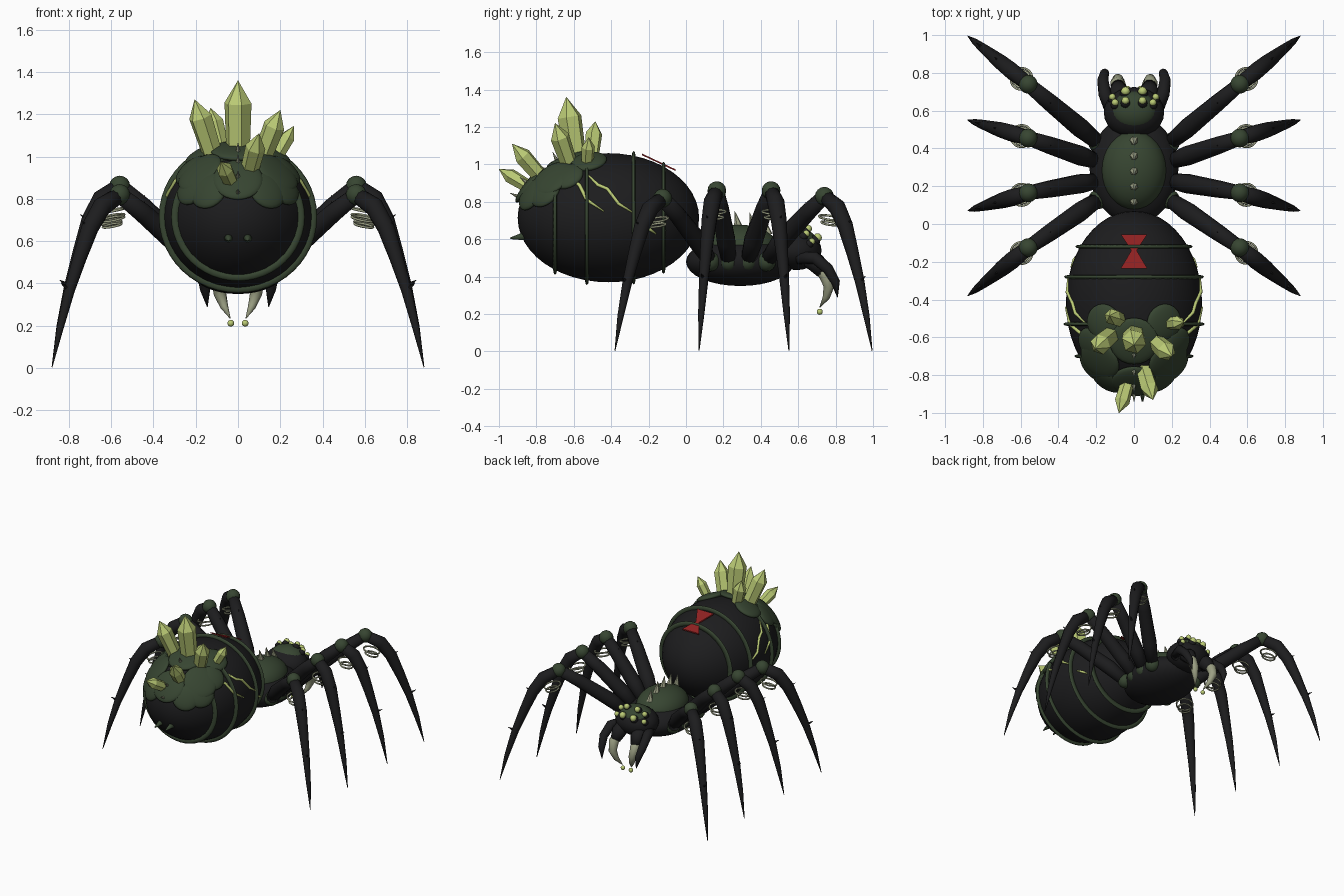
import bpy, bmesh, math
from mathutils import Vector, Matrix

if "Cube" in bpy.data.objects:
    bpy.data.objects.remove(bpy.data.objects["Cube"])


def mat(name, c):
    m = bpy.data.materials.new(name)
    m.diffuse_color = (*c, 1)
    m.use_nodes = True
    m.node_tree.nodes["Principled BSDF"].inputs["Base Color"].default_value = m.diffuse_color
    return m


BLACK = mat("black shell", (0.012, 0.012, 0.013))
GREEN = mat("dark green", (0.038, 0.060, 0.031))
CRYSTAL = mat("crystal green", (0.50, 0.60, 0.18))
PALE = mat("pale bone", (0.33, 0.35, 0.23))
RED = mat("red mark", (0.27, 0.015, 0.015))


def finish(bm, name, material, smooth):
    bmesh.ops.recalc_face_normals(bm, faces=bm.faces)
    me = bpy.data.meshes.new(name)
    bm.to_mesh(me)
    bm.free()
    me.materials.append(material)
    for p in me.polygons:
        p.use_smooth = smooth
    ob = bpy.data.objects.new(name, me)
    bpy.context.collection.objects.link(ob)
    return ob


def ball(name, c, r, material, axis=None, seg=24):
    """Ellipsoid; axis turns its local z."""
    bm = bmesh.new()
    bmesh.ops.create_uvsphere(bm, u_segments=seg, v_segments=seg // 2, radius=1)
    rot = Vector(axis).to_track_quat('Z', 'Y').to_matrix().to_4x4() if axis else Matrix()
    bm.transform(Matrix.Translation(c) @ rot @ Matrix.Diagonal((*r, 1)))
    return finish(bm, name, material, True)


def tube(name, pts, radii, material, sides=10, smooth=True, closed=False):
    """Sweep a round section along points with a radius at each."""
    pts = [Vector(p) for p in pts]
    n = len(pts)
    bm = bmesh.new()
    rings, side = [], None
    for i, p in enumerate(pts):
        a = pts[(i - 1) % n] if closed or i else p
        b = pts[(i + 1) % n] if closed or i < n - 1 else p
        t = (b - a).normalized()
        if side is None:
            side = t.orthogonal().normalized()
        side = (side - t * side.dot(t)).normalized()
        up = t.cross(side)
        rings.append([bm.verts.new(p + radii[i] * (side * math.cos(k) + up * math.sin(k)))
                      for k in (2 * math.pi * j / sides for j in range(sides))])
    for i in range(n if closed else n - 1):
        r0, r1 = rings[i], rings[(i + 1) % n]
        for j in range(sides):
            k = (j + 1) % sides
            bm.faces.new((r0[j], r0[k], r1[k], r1[j]))
    if not closed:
        bm.faces.new(rings[0])
        bm.faces.new(rings[-1])
    return finish(bm, name, material, smooth)


def hoop(name, c, axis, r, minor, material):
    q = Vector(axis).to_track_quat('Z', 'Y')
    pts = [Vector(c) + q @ Vector((r * math.cos(a), r * math.sin(a), 0))
           for a in (2 * math.pi * i / 24 for i in range(24))]
    return tube(name, pts, [minor] * 24, material, 6, closed=True)


# Abdomen
AC, AR = Vector((0, -0.415, 0.715)), Vector((0.36, 0.485, 0.345))


def on_abdomen(u):
    u = Vector(u).normalized()
    p = AC + Vector([u[i] * AR[i] for i in range(3)])
    return p, Vector([u[i] / AR[i] for i in range(3)]).normalized()


ball("abdomen", AC, AR, BLACK, seg=48)

# Thin raised bands round the abdomen
for y in (-0.12, -0.28, -0.53, -0.70):
    f = math.sqrt(1 - ((y - AC.y) / AR.y) ** 2)
    bm = bmesh.new()
    loops = []
    for i in range(48):
        a = 2 * math.pi * i / 48
        loops.append([bm.verts.new((math.cos(a) * (AR.x * f + dr), y + dy,
                                    AC.z + math.sin(a) * (AR.z * f + dr)))
                      for dr, dy in ((-0.01, -0.012), (0.018, -0.007), (0.025, 0),
                                     (0.018, 0.007), (-0.01, 0.012))])
    for i in range(48):
        a, b = loops[i], loops[(i + 1) % 48]
        for j in range(5):
            bm.faces.new((a[j], a[(j + 1) % 5], b[(j + 1) % 5], b[j]))
    finish(bm, "abdomen_band", GREEN, True)

# Mossy patches under the crystals
patches = [((0, -.42, .9), .13), ((0, -.85, .5), .12)]
for s in (-1, 1):
    patches += [((s * .44, -.22, .87), .10), ((s * .5, -.62, .6), .12),
                ((s * .58, -.7, .42), .10), ((s * .38, -.85, .36), .095),
                ((s * .62, -.45, .64), .09)]
for u, r in patches:
    p, nrm = on_abdomen(u)
    ball("moss_patch", p, (r, r, 0.028), GREEN, nrm)

# Crystals: base, tip, radius
for base, tip, r in [((0, -.58, .98), (0, -.64, 1.36), .066),
                     ((-.11, -.58, .98), (-.205, -.66, 1.27), .056),
                     ((.10, -.61, .96), (.20, -.70, 1.22), .052),
                     ((.16, -.53, .96), (.265, -.52, 1.145), .036),
                     ((-.07, -.51, 1.0), (-.13, -.485, 1.23), .045),
                     ((.04, -.73, .88), (.10, -.93, 1.11), .048),
                     ((-.02, -.79, .85), (-.08, -1.0, .975), .04)]:
    b, t = Vector(base), Vector(tip)
    tube("crystal", [b, b.lerp(t, .72), t], [r * .85, r, .001], CRYSTAL, 6, False)

# Small spines along the rear and the spinnerets
for u in ((0, -.55, .83), (0, -.72, .69), (0, -.86, .5), (0, -.95, .3)):
    p, nrm = on_abdomen(u)
    tube("abdomen_spine", [p, p + nrm * .07], [.016, .001], PALE, 6, False)
for s in (-1, 1):
    tube("spinneret", [(s * .045, -.84, .62), (s * .045, -.94, .605)], [.028, .004], GREEN, 8)

# Red hourglass plate
bm = bmesh.new()
outline = [(-.07, -.055), (.07, -.055), (.014, -.14), (.07, -.235), (-.07, -.235), (-.014, -.14)]
vs = [bm.verts.new((x, y, 1.058 - (y + .235) * .47)) for x, y in outline]
faces = [bm.faces.new([vs[i] for i in q]) for q in ((0, 1, 2, 5), (5, 2, 3, 4))]
ext = bmesh.ops.extrude_face_region(bm, geom=faces)
bmesh.ops.translate(bm, vec=(0, 0, -.009),
                    verts=[v for v in ext["geom"] if isinstance(v, bmesh.types.BMVert)])
finish(bm, "hourglass_mark", RED, False)

# Glowing veins on both flanks, laid on the abdomen by (y, z)
veins = [[(-.53, .95), (-.47, .89), (-.42, .87), (-.36, .79), (-.28, .74)],
         [(-.63, .94), (-.57, .89), (-.53, .81), (-.44, .75)],
         [(-.23, .67), (-.19, .65), (-.16, .63)]]
for s in (-1, 1):
    for v in veins:
        pts = []
        for y, z in v:
            k = 1 - ((y - AC.y) / AR.y) ** 2 - ((z - AC.z) / AR.z) ** 2
            pts.append((s * (AR.x * math.sqrt(max(k, 0)) + .004), y, z))
        tube("vein", pts, [.004] + [.010] * (len(pts) - 2) + [.004], CRYSTAL, 6)

# Thorax, carapace, head
ball("thorax", (0, .29, .48), (.235, .29, .13), BLACK, seg=32)
ball("carapace", (0, .285, .55), (.172, .21, .128), GREEN, seg=32)
ball("head", (0, .59, .54), (.16, .135, .105), BLACK)
ball("head_plate", (0, .60, .58), (.125, .105, .077), GREEN)
for i in range(5):
    y = .12 + .08 * i
    z = .55 + .128 * math.sqrt(1 - ((y - .285) / .21) ** 2) - .012
    tube("carapace_spine", [(0, y, z), (0, y - .02, z + .085)], [.024, .001], PALE, 6, False)

# Eyes, fangs, feelers
for s in (-1, 1):
    for x, y, z, r in ((.045, .645, .648, .021), (.10, .635, .622, .019),
                       (.045, .695, .60, .024), (.115, .665, .58, .018)):
        ball("eye_socket", (s * x, y - .006, z - .006), (r * 1.25,) * 3, BLACK, seg=12)
        ball("eye", (s * x, y + .008, z + .008), (r,) * 3, CRYSTAL, seg=12)
    tube("jaw", [(s * .07, .63, .52), (s * .08, .70, .47), (s * .085, .735, .42)],
         [.05, .052, .036], BLACK)
    tube("fang", [(s * .08, .69, .475), (s * .09, .745, .41), (s * .085, .765, .35),
                  (s * .065, .75, .29), (s * .037, .715, .235)],
         [.03, .036, .03, .019, .002], PALE)
    ball("venom_drop", (s * .034, .715, .212), (.016,) * 3, CRYSTAL, seg=12)
    tube("feeler", [(s * .12, .60, .50), (s * .155, .69, .50), (s * .165, .76, .44),
                    (s * .155, .80, .37), (s * .145, .81, .29)],
         [.035, .034, .030, .024, .002], BLACK)

# Legs: hip y, knee y, knee z, foot y
shin = [(.56, 1), (.645, .93), (.70, .81), (.748, .64), (.797, .45), (.842, .23), (.88, .005)]
for hip_y, knee_y, knee_z, foot_y in ((.43, .74, .83, .995), (.33, .455, .86, .55),
                                      (.23, .165, .86, .07), (.13, -.125, .82, -.38)):
    for s in (-1, 1):
        hip = Vector((s * .19, hip_y, .48))
        knee = Vector((s * .56, knee_y, knee_z))
        ball("hip_joint", hip, (.052,) * 3, GREEN, seg=16)
        tube("upper_leg", [hip, hip.lerp(knee, .25) + Vector((0, 0, .02)),
                           hip.lerp(knee, .7) + Vector((0, 0, .015)), knee],
             [.04, .052, .046, .038], BLACK)
        ball("knee", knee, (.05,) * 3, GREEN, seg=16)
        pts = [Vector((s * x, knee_y + (foot_y - knee_y) * (x - .56) / .32, f * knee_z))
               for x, f in shin]
        tube("lower_leg", pts, [.038, .046, .042, .034, .026, .017, .002], BLACK)
        # Pale loops hanging under the knee
        out = (pts[-1] - knee) * Vector((1, 1, 0))
        for d, r in ((.115, .058), (.145, .045)):
            hoop("web_loop", knee + out * .11 + Vector((0, 0, -d)),
                 Vector((0, 0, 1)) + out * .6, r, .006, PALE)
        # Thorns
        for p, d in ((hip.lerp(knee, .68), Vector((0, 0, 1))), (pts[2], out.normalized()),
                     (pts[4], out.normalized())):
            tube("leg_thorn", [p, p + d * .05 + Vector((0, 0, .03))], [.014, .001], BLACK, 6, False)
